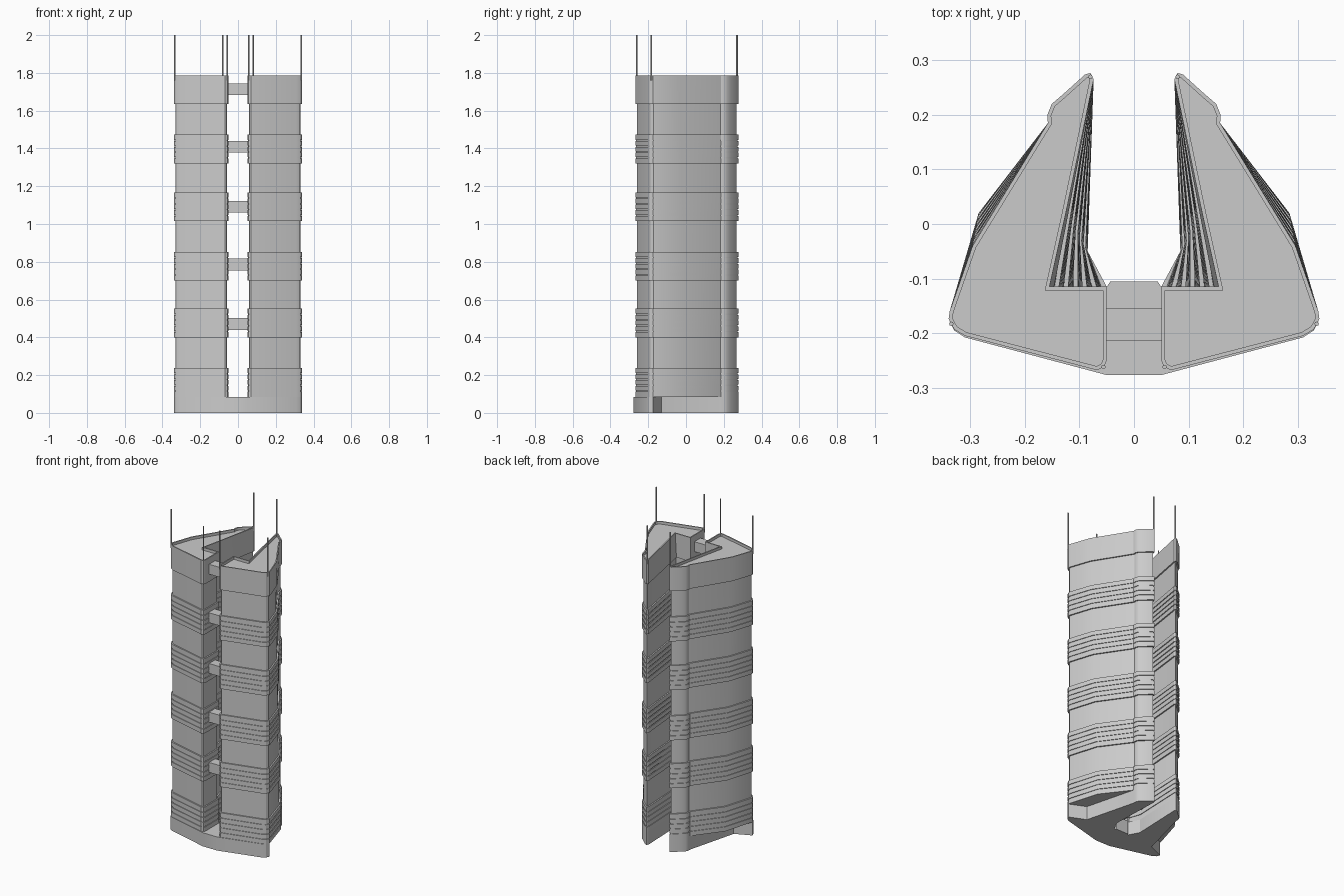
import bpy, bmesh, math
from mathutils import Vector

if "Cube" in bpy.data.objects:
    bpy.data.objects.remove(bpy.data.objects["Cube"])

Z0, Z1 = 0.085, 1.785          # tower body bottom and top
WALL = 0.008                   # how far walls sit back behind the bands

# Right tower footprint (counter-clockwise): shared run, then the points that drift with height
FRONT = [(.05, -.115), (.05, -.25), (.055, -.262), (.068, -.268),
         (.31, -.205), (.33, -.193), (.34, -.174), (.338, -.16)]
BACK = [(.158, .185), (.159, .2), (.151, .22), (.13, .238),
        (.09, .274), (.08, .277), (.074, .265)]
LOW = FRONT + [(.285, .02)] + BACK + [(.085, -.05), (.06, -.115)]
TOP = FRONT + [(.296, -.04)] + BACK + [(.125, .02), (.155, -.115)]


def inset(pts, d):
    out = []
    for i, p in enumerate(pts):
        a = (p - pts[i - 1]).normalized()
        b = (pts[(i + 1) % len(pts)] - p).normalized()
        n1, n2 = Vector((a.y, -a.x)), Vector((b.y, -b.x))
        out.append(p - (n1 + n2) * d / max(1 + n1.dot(n2), .35))
    return out


def ring(z, d, side):
    t = min(max((z - Z0) / (Z1 - Z0), 0), 1)
    pts = [Vector(a).lerp(Vector(b), t) for a, b in zip(LOW, TOP)]
    return [(side * p.x, p.y, z) for p in inset(pts, d)]


def loft(name, rings):
    bm = bmesh.new()
    rows = [[bm.verts.new(c) for c in r] for r in rings]
    n = len(rows[0])
    for lo, hi in zip(rows, rows[1:]):
        for i in range(n):
            j = (i + 1) % n
            bm.faces.new((lo[i], lo[j], hi[j], hi[i]))
    bm.faces.new(rows[0][::-1])
    bm.faces.new(rows[-1])
    bmesh.ops.recalc_face_normals(bm, faces=bm.faces)
    me = bpy.data.meshes.new(name)
    bm.to_mesh(me)
    bm.free()
    ob = bpy.data.objects.new(name, me)
    bpy.context.collection.objects.link(ob)
    bpy.ops.object.select_all(action='DESELECT')
    ob.select_set(True)
    bpy.context.view_layer.objects.active = ob
    bpy.ops.object.shade_smooth_by_angle(angle=math.radians(30))
    return ob


def box(name, x0, x1, y0, y1, z0, z1):
    r = [(x0, y0), (x1, y0), (x1, y1), (x0, y1)]
    return loft(name, [[(*p, z) for p in r] for z in (z0, z1)])


# Height profile of a tower: (z, inset) pairs with grooved bands between plain walls
profile = []
for z in (.085, .4, .7, 1.015, 1.32):
    if z > .1:
        profile.append((z, WALL))
    profile.append((z, 0))
    for k in range(1, 5):
        g = z + k * .153 / 5
        profile += [(g - .003, 0), (g - .003, .004), (g + .003, .004), (g + .003, 0)]
    profile += [(z + .153, 0), (z + .153, WALL)]
# plain crown band, parapet and sunken roof
profile += [(1.635, WALL), (1.635, 0), (Z1, 0), (Z1, .007), (1.768, .007)]

for side, label in ((1, "right"), (-1, "left")):
    loft(f"{label}_tower", [ring(z, d, side) for z, d in profile])
    # roof masts
    for i, (x, y) in enumerate([(.335, -.183), (.056, -.262), (.08, .27)]):
        c = [(side * x + .004 * math.cos(a * math.pi / 4),
              y + .004 * math.sin(a * math.pi / 4)) for a in range(8)]
        loft(f"{label}_mast_{i + 1}", [[(*p, z) for p in c] for z in (1.76, 2.0)])

# Shared base, notched under the outer walls
half = [(.05, -.277), (.31, -.208), (.33, -.195), (.34, -.174), (.24, -.13)]
half += BACK + [(.085, -.05), (.05, -.115), (.043, -.105)]
outline = half + [(-x, y) for x, y in reversed(half)]
loft("base", [[(*p, z) for p in outline] for z in (0, Z0)])

# Bridges between the towers
for i, z in enumerate((.44, .755, 1.06, 1.378, 1.682)):
    box(f"bridge_{i + 1}", -.07, .07, -.215, -.155, z, z + .062)
